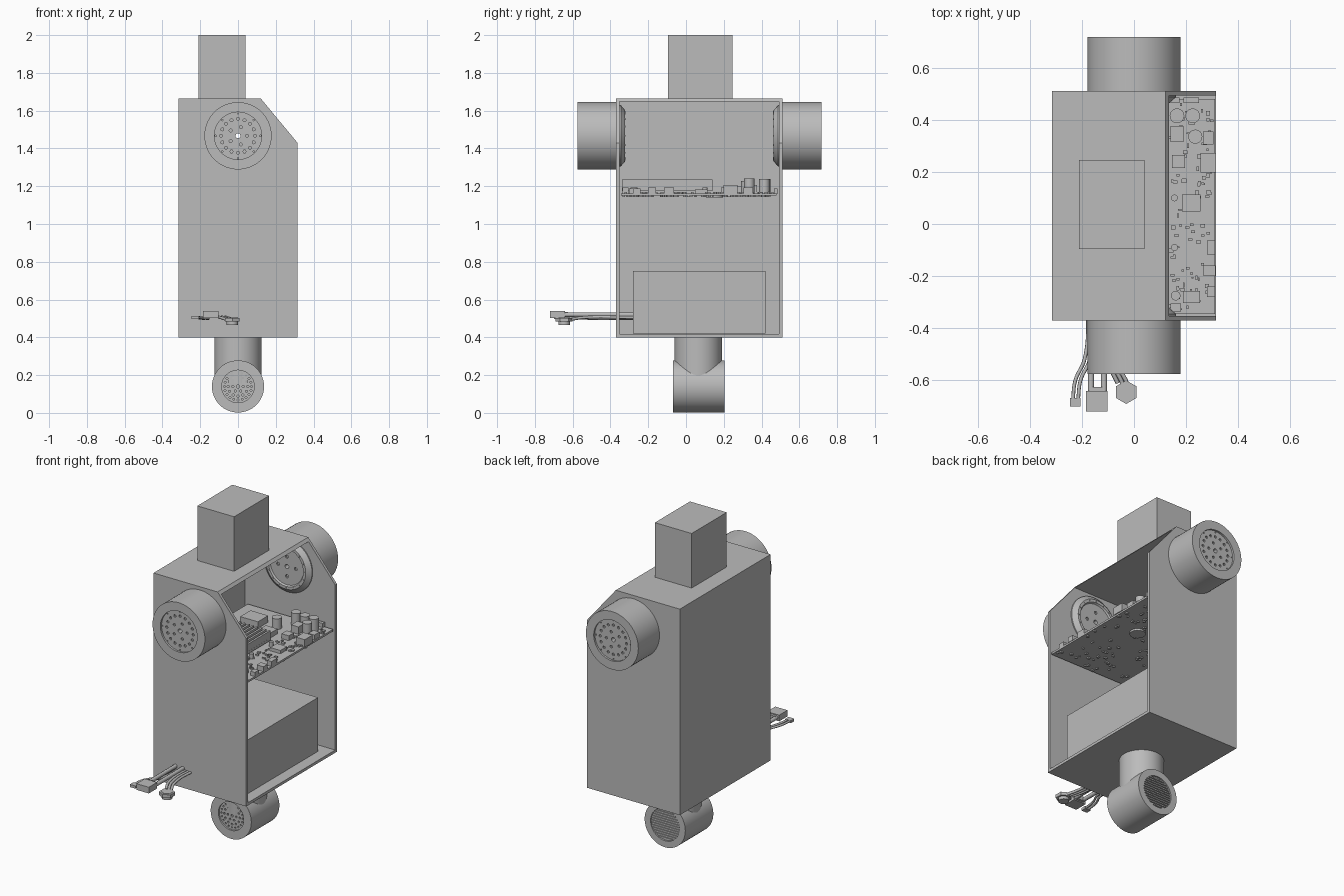
import bpy, bmesh, math, random
from mathutils import Matrix, Vector

if "Cube" in bpy.data.objects:
    bpy.data.objects.remove(bpy.data.objects["Cube"])
random.seed(4)

grey = bpy.data.materials.new("plain_grey")
grey.use_nodes = True
tone = (0.5, 0.5, 0.5, 1)
grey.diffuse_color = tone
grey.node_tree.nodes["Principled BSDF"].inputs["Base Color"].default_value = tone


def finish(name, bm, smooth=False):
    bmesh.ops.recalc_face_normals(bm, faces=bm.faces)
    mesh = bpy.data.meshes.new(name)
    bm.to_mesh(mesh)
    bm.free()
    mesh.materials.append(grey)
    ob = bpy.data.objects.new(name, mesh)
    bpy.context.collection.objects.link(ob)
    if smooth:
        activate(ob)
        bpy.ops.object.shade_smooth_by_angle(angle=math.radians(30))
    return ob


def activate(ob):
    bpy.ops.object.select_all(action="DESELECT")
    ob.select_set(True)
    bpy.context.view_layer.objects.active = ob


def add_box(bm, lo, hi):
    lo, hi = Vector(lo), Vector(hi)
    m = Matrix.Translation((lo + hi) / 2) @ Matrix.Diagonal((*(hi - lo), 1))
    bmesh.ops.create_cube(bm, size=1, matrix=m)


def add_cyl(bm, centre, r, depth, axis="Z", seg=24):
    rot = Matrix.Rotation(math.pi / 2, 4, "X") if axis == "Y" else Matrix()
    bmesh.ops.create_cone(bm, cap_ends=True, segments=seg, radius1=r, radius2=r,
                          depth=depth, matrix=Matrix.Translation(centre) @ rot)


def box(name, lo, hi):
    bm = bmesh.new()
    add_box(bm, lo, hi)
    return finish(name, bm)


def lathe(name, profile, centre, direction, closed=False, seg=64):
    """Revolve (radius, y) points around the y axis."""
    bm = bmesh.new()
    vs = [bm.verts.new((r, y * direction, 0)) for r, y in profile]
    es = [bm.edges.new(p) for p in zip(vs, vs[1:] + (vs[:1] if closed else []))]
    bmesh.ops.spin(bm, geom=vs + es, axis=(0, 1, 0), cent=(0, 0, 0),
                   angle=2 * math.pi, steps=seg, use_duplicate=False)
    bmesh.ops.remove_doubles(bm, verts=bm.verts, dist=0.0005)
    bmesh.ops.translate(bm, verts=bm.verts, vec=centre)
    return finish(name, bm, True)


def carve(ob, bm):
    cutter = finish("cutter", bm)
    cutter.hide_render = True
    mod = ob.modifiers.new("carve", "BOOLEAN")
    mod.object, mod.operation, mod.solver = cutter, "DIFFERENCE", "EXACT"
    activate(ob)
    bpy.ops.object.modifier_apply(modifier=mod.name)
    bpy.data.objects.remove(cutter)


def ring_holes(bm, centre, radius, count, r, depth):
    for i in range(count):
        a = 2 * math.pi * i / count
        p = Vector(centre) + Vector((math.cos(a), 0, math.sin(a))) * radius
        add_cyl(bm, p, r, depth, "Y", 10)


def wire(name, points, r=0.008):
    curve = bpy.data.curves.new(name, "CURVE")
    curve.dimensions = "3D"
    curve.bevel_depth, curve.bevel_resolution, curve.use_fill_caps = r, 2, True
    sp = curve.splines.new("BEZIER")
    sp.bezier_points.add(len(points) - 1)
    for bp, p in zip(sp.bezier_points, points):
        bp.co = p
        bp.handle_left_type = bp.handle_right_type = "AUTO"
    curve.materials.append(grey)
    bpy.context.collection.objects.link(bpy.data.objects.new(name, curve))


# Housing: chamfered shell, open on its left side
FRONT, BACK, AXLE = -0.37, 0.51, 1.467
bm = bmesh.new()
outline = [(-0.315, 0.4), (0.315, 0.4), (0.315, 1.43), (0.12, 1.665), (-0.315, 1.665)]
face = bm.faces.new([bm.verts.new((x, FRONT, z)) for x, z in outline])
ext = bmesh.ops.extrude_face_region(bm, geom=[face])["geom"]
bmesh.ops.translate(bm, vec=(0, BACK - FRONT, 0),
                    verts=[v for v in ext if isinstance(v, bmesh.types.BMVert)])
housing = finish("housing", bm)
bm = bmesh.new()
add_box(bm, (-0.298, FRONT + 0.017, 0.417), (0.6, BACK - 0.017, 1.648))
carve(housing, bm)
bm = bmesh.new()
add_cyl(bm, (0, 0.07, AXLE), 0.15, 2, "Y", 64)
carve(housing, bm)

# Head block and battery
box("head_block", (-0.21, -0.095, 1.665), (0.04, 0.245, 2))
box("battery", (-0.27, -0.28, 0.42), (0.25, 0.42, 0.75))

# Shoulder motors: hollow drums with a recessed drilled face and an inner flange
drum = [(0.013, 0.012), (0.125, 0.012), (0.125, 0), (0.178, 0), (0.178, 0.206),
        (0.149, 0.206), (0.149, 0.223), (0.162, 0.223), (0.162, 0.23), (0.135, 0.253),
        (0.118, 0.253), (0.112, 0.243), (0.013, 0.243)]
for name, y, d in (("front_shoulder", FRONT - 0.205, 1), ("back_shoulder", BACK + 0.207, -1)):
    motor = lathe(name, drum, (0, y, AXLE), d, True)
    bm = bmesh.new()
    for radius, count, r in ((0.09, 16, 0.008), (0.048, 5, 0.008), (0.118, 8, 0.004)):
        ring_holes(bm, (0, y + d * 0.012, AXLE), radius, count, r, 0.02)
    ring_holes(bm, (0, y + d * 0.243, AXLE), 0.06, 4, 0.01, 0.02)
    carve(motor, bm)
    bm = bmesh.new()
    ring_holes(bm, (0, y + d * 0.253, AXLE), 0.127, 16, 0.005, 0.006)
    finish(name + "_bolts", bm, True)

# Neck below the housing and its cross drum
bm = bmesh.new()
add_cyl(bm, (0, 0.065, 0.28), 0.125, 0.25, seg=64)
finish("lower_neck", bm, True)
low = [(0, 0.01), (0.086, 0.01), (0.086, 0), (0.138, 0), (0.138, 0.272),
       (0.098, 0.272), (0.098, 0.262), (0, 0.262)]
lower = lathe("lower_drum", low, (0, -0.068, 0.14), 1)
bm = bmesh.new()
for radius, count, r in ((0.072, 20, 0.005), (0.052, 12, 0.006), (0.028, 6, 0.006)):
    ring_holes(bm, (0, -0.058, 0.14), radius, count, r, 0.016)
add_cyl(bm, (0, -0.058, 0.14), 0.008, 0.016, "Y", 12)
carve(lower, bm)

# Grille bars on the back of the lower drum
bm = bmesh.new()
for i in range(-6, 7):
    z = i * 0.014
    half = math.sqrt(0.097 ** 2 - z * z)
    add_box(bm, (-half, 0.19, 0.136 + z), (half, 0.2, 0.144 + z))
finish("grille_bars", bm)

# Circuit board with its main components
TOP = 1.162
box("circuit_board", (-0.27, -0.345, 1.15), (0.31, 0.48, TOP))
bm = bmesh.new()
add_box(bm, (-0.2, -0.34, 1.175), (0.125, 0.14, 1.19))
add_box(bm, (-0.17, -0.3, TOP), (0.1, 0.1, 1.18))
for i in range(12):
    x = -0.2 + i * 0.0283
    add_box(bm, (x, -0.34, 1.185), (x + 0.013, 0.14, 1.235))
finish("heat_sink", bm)

bm = bmesh.new()
for x, y, r, h in ((0.165, 0.415, 0.028, 0.075), (0.225, 0.415, 0.028, 0.075),
                   (0.235, 0.335, 0.027, 0.08), (0.16, -0.275, 0.018, 0.03),
                   (0.1, 0.42, 0.028, 0.075), (0.04, 0.32, 0.028, 0.065),
                   (0.155, 0.1, 0.013, 0.03), (0.155, -0.09, 0.013, 0.03)):
    add_cyl(bm, (x, y, TOP + h / 2), r, h)
finish("capacitors", bm, True)

bm = bmesh.new()
for x, y, w, d, h in ((0.285, 0.235, 0.06, 0.075, 0.045), (0.22, 0.08, 0.07, 0.065, 0.02),
                      (0.22, -0.28, 0.065, 0.045, 0.025), (0.295, -0.09, 0.03, 0.055, 0.03),
                      (0.29, -0.18, 0.045, 0.04, 0.03), (0.295, -0.26, 0.03, 0.04, 0.025),
                      (0.165, 0.345, 0.05, 0.06, 0.045), (0.285, 0.33, 0.04, 0.05, 0.03),
                      (0.22, 0.475, 0.06, 0.02, 0.025), (0.155, 0.475, 0.04, 0.02, 0.025),
                      (0.17, 0.24, 0.05, 0.05, 0.03), (0.05, 0.22, 0.08, 0.07, 0.03),
                      (-0.1, 0.3, 0.12, 0.1, 0.04), (0.16, -0.32, 0.04, 0.03, 0.03)):
    add_box(bm, (x - w / 2, y - d / 2, TOP - 0.002), (x + w / 2, y + d / 2, TOP + h))
finish("chips_and_sockets", bm)

# Small parts scattered above and solder points below the board
for name, z, lo, count in (("small_parts", TOP, 0.14, 90), ("solder_points", 1.146, -0.26, 130)):
    bm = bmesh.new()
    for _ in range(count):
        x, y = random.uniform(lo, 0.3), random.uniform(-0.33, 0.46)
        s, t = random.uniform(0.003, 0.009), random.uniform(0.003, 0.009)
        add_box(bm, (x - s, y - t, z - 0.004), (x + s, y + t, z + 0.008))
    finish(name, bm)
bm = bmesh.new()
add_cyl(bm, (0.1, 0.15, 1.145), 0.045, 0.012)
finish("board_buzzer", bm, True)

# Cables leaving the front wall, with three plugs
for i, x in enumerate((-0.165, -0.115)):
    wire("power_wire_%d" % i, [(x, -0.28, 0.52), (x, -0.45, 0.52), (x, -0.66, 0.52)], 0.012)
for i, s in enumerate((-0.01, 0.01)):
    wire("sense_wire_%d" % i, [(-0.165 + s, -0.28, 0.5), (-0.18 + s, -0.52, 0.5),
                               (-0.215 + s, -0.6, 0.505), (-0.225 + s, -0.68, 0.505)], 0.007)
for i, s in enumerate((-0.018, 0, 0.018)):
    wire("round_plug_wire_%d" % i, [(-0.08 + s, -0.28, 0.505), (-0.075 + s, -0.54, 0.505),
                                    (-0.045 + s, -0.61, 0.495)], 0.008)
bm = bmesh.new()
add_box(bm, (-0.185, -0.72, 0.502), (-0.102, -0.64, 0.54))
add_box(bm, (-0.168, -0.645, 0.508), (-0.118, -0.625, 0.534))
add_box(bm, (-0.245, -0.7, 0.496), (-0.206, -0.668, 0.512))
finish("square_plugs", bm)
bm = bmesh.new()
add_cyl(bm, (-0.03, -0.645, 0.493), 0.045, 0.02, seg=6)
add_cyl(bm, (-0.03, -0.645, 0.485), 0.03, 0.04, seg=24)
finish("round_plug", bm, True)
